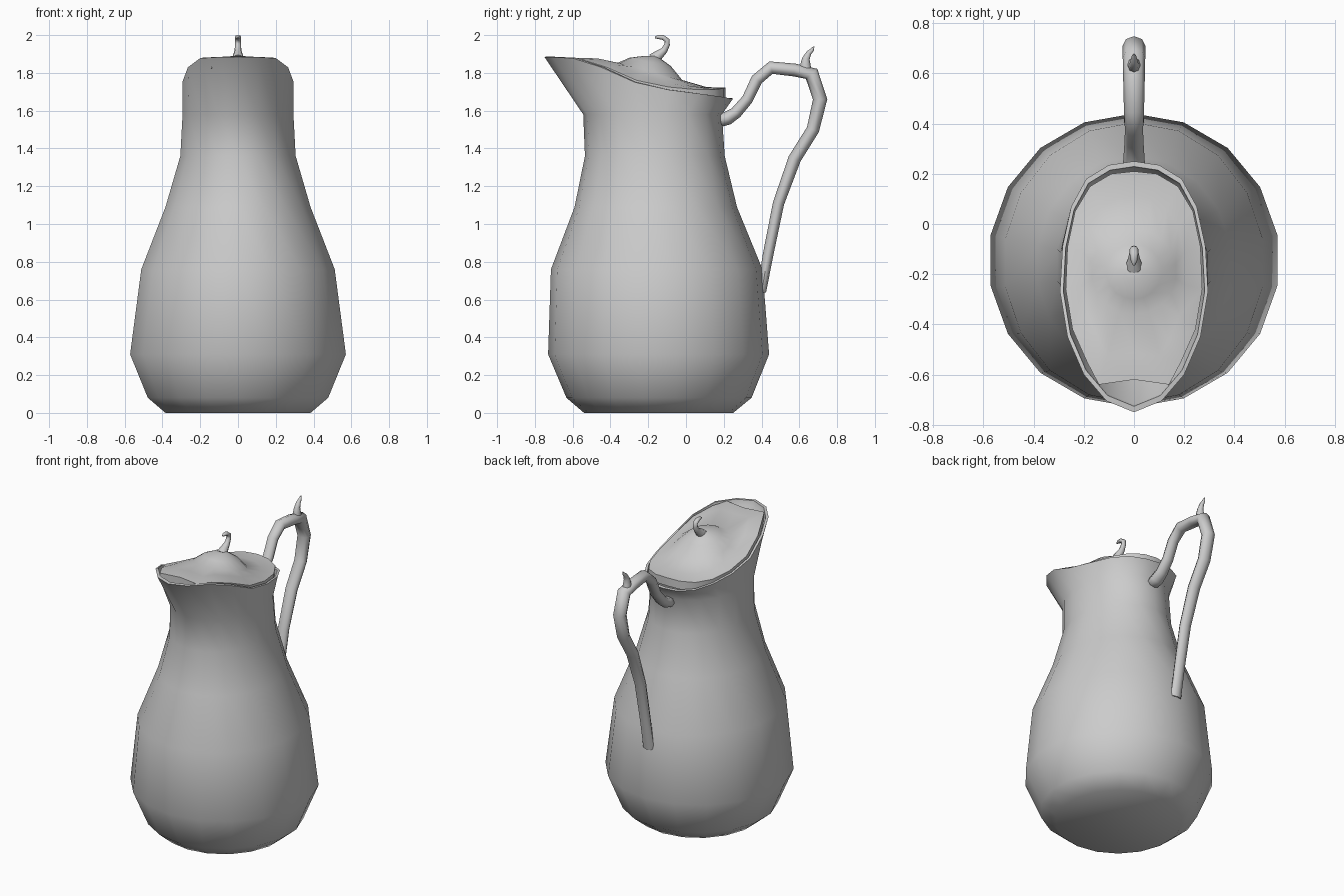
import bpy, bmesh, math
from mathutils import Vector

if "Cube" in bpy.data.objects:
    bpy.data.objects.remove(bpy.data.objects["Cube"])

N = 18


def loft(name, rings, cap_start=True, cap_end=True, angle=60):
    """Skin a list of equal-length vertex rings into a smooth-shaded object."""
    bm = bmesh.new()
    vr = [[bm.verts.new(p) for p in r] for r in rings]
    for a, b in zip(vr, vr[1:]):
        n = len(a)
        for i in range(n):
            j = (i + 1) % n
            bm.faces.new((a[i], a[j], b[j], b[i]))
    if cap_start:
        bm.faces.new(vr[0])
    if cap_end:
        bm.faces.new(vr[-1])
    bmesh.ops.recalc_face_normals(bm, faces=bm.faces)
    mesh = bpy.data.meshes.new(name)
    bm.to_mesh(mesh)
    bm.free()
    ob = bpy.data.objects.new(name, mesh)
    bpy.context.collection.objects.link(ob)
    bpy.ops.object.select_all(action='DESELECT')
    ob.select_set(True)
    bpy.context.view_layer.objects.active = ob
    bpy.ops.object.shade_smooth_by_angle(angle=math.radians(angle))
    return ob


def ellipse(cy, rx, ry, z):
    """18-sided ring starting at the back."""
    out = []
    for i in range(N):
        a = math.radians(90 - 360 * i / N)
        out.append(Vector((rx * math.cos(a), cy + ry * math.sin(a), z)))
    return out


def mirrored(half):
    """Close a back-to-front half outline by mirroring it across x."""
    pts = [Vector(p) for p in half]
    return pts + [Vector((-p.x, p.y, p.z)) for p in reversed(pts[1:-1])]


def tube(name, path, sides=8):
    """Tube in the x = 0 plane; path items are (y, z, half width x, half thickness)."""
    pts = [Vector((0, p[0], p[1])) for p in path]
    rings = []
    for i, p in enumerate(pts):
        t = (pts[min(i + 1, len(pts) - 1)] - pts[max(i - 1, 0)]).normalized()
        n = Vector((1, 0, 0)).cross(t)
        rings.append([p + Vector((path[i][2] * math.cos(a), 0, 0)) + n * path[i][3] * math.sin(a)
                      for a in (2 * math.pi * k / sides for k in range(sides))])
    return loft(name, rings)


# Jug body: round profile blending into an oblique spouted rim
rim = mirrored([(0, .25, 1.665), (.1, .235, 1.665), (.19, .18, 1.675), (.25, .07, 1.69),
                (.285, -.09, 1.71), (.295, -.27, 1.75), (.265, -.45, 1.83),
                (.2, -.60, 1.878), (.11, -.705, 1.883), (0, -.75, 1.885)])


def inset(scale, drop):
    c = Vector((0, -.22, 0))
    return [Vector((p.x * scale, c.y + (p.y - c.y) * scale, p.z - drop)) for p in rim]


body = [ellipse(-.145, .39, .395, 0), ellipse(-.143, .485, .49, .08),
        ellipse(-.145, .58, .585, .31), ellipse(-.155, .52, .56, .76),
        ellipse(-.16, .39, .43, 1.09), ellipse(-.165, .31, .37, 1.36),
        ellipse(-.177, .298, .367, 1.58),
        rim, inset(.955, -.002), inset(.94, .03), ellipse(-.177, .26, .33, 1.56)]
loft("jug_body", body, cap_end=False)

# Lid: notched at the spout, crowned along the middle, with a round dome
edge = mirrored([(0, .21, 1.722), (.09, .2, 1.718), (.175, .15, 1.712), (.235, .05, 1.712),
                 (.265, -.09, 1.725), (.272, -.26, 1.76), (.245, -.42, 1.83),
                 (.187, -.55, 1.87), (.14, -.64, 1.88), (0, -.62, 1.88)])
C = Vector((0, -.19, 0))


def plane_z(y):
    return min(1.88, 1.765 - .27 * (y + .03))


def dome(r, z):
    return ellipse(C.y + .0, r, r, z)


middle = [Vector((p.x * .75, C.y + (p.y - C.y) * .75, 0)) for p in edge]
for p, e in zip(middle, edge):
    p.z = .5 * (plane_z(p.y) + e.z)
foot = dome(.17, 0)
for p in foot:
    p.z = plane_z(p.y)
shoulder = dome(.11, 0)
for p in shoulder:
    p.z = 1.858 - .2 * (p.y - C.y)
lid = [[p - Vector((0, 0, .055)) for p in edge], edge, middle, foot, shoulder, dome(.035, 1.89)]
loft("lid", lid, angle=40)

# Curled lid finial
tube("lid_finial", [(-.17, 1.87, .036, .036), (-.145, 1.895, .026, .026), (-.115, 1.92, .018, .018),
                    (-.1, 1.95, .016, .015), (-.1, 1.972, .017, .014), (-.122, 1.988, .017, .013),
                    (-.15, 1.99, .012, .01), (-.165, 1.987, .004, .004)])

# Looped handle from the neck down to the belly
tube("handle", [(.165, 1.545, .02, .018), (.185, 1.55, .042, .035), (.22, 1.56, .045, .036),
                (.265, 1.59, .042, .032), (.325, 1.66, .038, .03), (.375, 1.765, .036, .032),
                (.45, 1.828, .04, .034), (.575, 1.815, .043, .034), (.665, 1.795, .045, .04),
                (.71, 1.66, .045, .038), (.672, 1.5, .044, .034), (.575, 1.345, .042, .034),
                (.49, 1.11, .04, .03), (.435, .84, .038, .028), (.4, .64, .04, .024)])

# Thorn-shaped thumb rest on the handle
tube("thumb_rest", [(.635, 1.79, .03, .034), (.632, 1.845, .024, .027), (.635, 1.875, .019, .02),
                    (.65, 1.905, .014, .014), (.668, 1.922, .01, .01), (.677, 1.94, .003, .003)])
